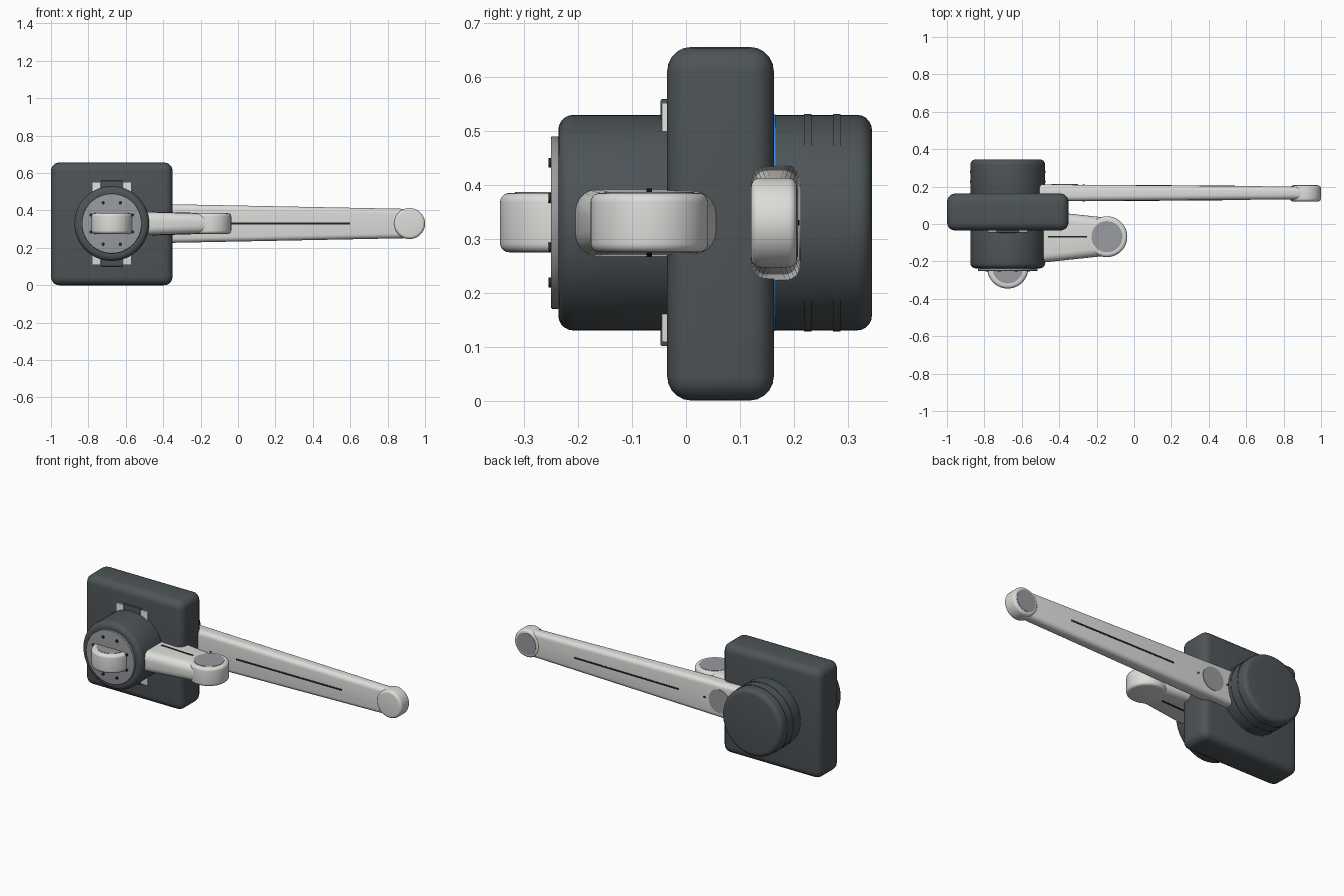
import bpy, bmesh, math
from mathutils import Matrix, Vector

cube = bpy.data.objects.get("Cube")
if cube:
    bpy.data.objects.remove(cube)


def material(name, rgb):
    m = bpy.data.materials.new(name)
    m.use_nodes = True
    m.diffuse_color = (*rgb, 1)
    bsdf = m.node_tree.nodes["Principled BSDF"]
    bsdf.inputs["Base Color"].default_value = (*rgb, 1)
    bsdf.inputs["Roughness"].default_value = 0.6
    return m


DARK = material("charcoal shell", (0.075, 0.088, 0.096))
LIGHT = material("pale grey shell", (0.72, 0.72, 0.70))
GREY = material("grey cap", (0.32, 0.325, 0.345))
BLACK = material("black trim", (0.015, 0.016, 0.018))
BLUE = material("blue light", (0.03, 0.25, 0.75))


def finish(name, bm, mat, bevel=0, segments=5):
    """Round the sharp edges, then turn the bmesh into a smooth-shaded object."""
    bmesh.ops.recalc_face_normals(bm, faces=bm.faces)
    if bevel:
        sharp = [e for e in bm.edges if e.calc_face_angle(0) > 1]
        bmesh.ops.bevel(bm, geom=sharp, offset=bevel, segments=segments,
                        profile=0.5, affect='EDGES', clamp_overlap=True)
    mesh = bpy.data.meshes.new(name)
    bm.to_mesh(mesh)
    bm.free()
    mesh.materials.append(mat)
    obj = bpy.data.objects.new(name, mesh)
    bpy.context.collection.objects.link(obj)
    bpy.ops.object.select_all(action='DESELECT')
    obj.select_set(True)
    bpy.context.view_layer.objects.active = obj
    bpy.ops.object.shade_smooth_by_angle(angle=math.radians(35))
    return obj


def disc(name, axis, x, y, z, radius, depth, mat, bevel=0, sides=64):
    """Cylinder centred on x, y, z along the y or z axis."""
    bm = bmesh.new()
    turn = Matrix.Rotation(math.pi / 2, 4, 'X') if axis == 'y' else Matrix()
    bmesh.ops.create_cone(bm, cap_ends=True, segments=sides, radius1=radius, radius2=radius,
                          depth=depth, matrix=Matrix.Translation((x, y, z)) @ turn)
    return finish(name, bm, mat, bevel)


def beam(name, x0, x1, y, z, half0, half1, mat, bevel=0):
    """Box along x whose (y, z) half sizes go from half0 to half1."""
    bm = bmesh.new()
    bmesh.ops.create_cube(bm, size=2)
    for v in bm.verts:
        hy, hz = half0 if v.co.x < 0 else half1
        v.co = Vector((x0 if v.co.x < 0 else x1, y + v.co.y * hy, z + v.co.z * hz))
    return finish(name, bm, mat, bevel)


CX, CZ = -0.675, 0.33

# Main housing with a mounting bracket on its front
beam("housing", -1, -0.35, 0.064, 0.328, (0.099, 0.328), (0.099, 0.328), DARK, 0.045)
for side, sx in (("right", -1), ("left", 1)):
    mid = CX + sx * 0.082
    beam("bracket_rail_" + side, mid - 0.024, mid + 0.024, -0.035, CZ,
         (0.01, 0.222), (0.01, 0.222), LIGHT, 0.003)
beam("bracket_tab", CX - 0.058, CX + 0.058, -0.036, CZ, (0.011, 0.229), (0.011, 0.229), DARK, 0.003)

# Front and back drums
disc("front_drum", 'y', CX, -0.117, CZ, 0.2, 0.24, DARK, 0.028)
disc("back_drum", 'y', CX, 0.243, CZ, 0.2, 0.204, DARK, 0.028)
disc("status_ring", 'y', CX, 0.163, CZ, 0.201, 0.007, BLUE)
for i, y in enumerate((0.226, 0.28)):
    disc(f"drum_band_{i + 1}", 'y', CX, y, CZ, 0.202, 0.014, DARK)

# Front plate, bolts and knuckle
disc("front_plate", 'y', CX, -0.243, CZ, 0.16, 0.015, GREY, 0.003)
for i in range(8):
    a = (i + 0.5) * math.pi / 4
    disc(f"plate_bolt_{i + 1}", 'y', CX + 0.12 * math.cos(a), -0.251,
         CZ + 0.12 * math.sin(a), 0.009, 0.008, BLACK, sides=12)
disc("front_knuckle", 'z', CX, -0.235, CZ, 0.11, 0.11, LIGHT, 0.017)
disc("front_knuckle_cap", 'z', CX, -0.235, CZ + 0.0545, 0.082, 0.005, GREY)

# Short front link ending in an upright joint
LY = -0.068
beam("short_link", -0.56, -0.13, LY, CZ, (0.146, 0.064), (0.1, 0.052), LIGHT, 0.042)
beam("short_link_slot", -0.46, -0.25, LY, CZ, (0.005, 0.0635), (0.005, 0.0575), BLACK)
disc("short_link_joint", 'z', -0.145, LY, CZ, 0.109, 0.11, LIGHT, 0.017)
disc("short_link_cap", 'z', -0.145, LY, CZ + 0.0545, 0.083, 0.005, GREY)

# Long back arm ending in a round joint
AY = 0.166
ROOT, TIP = -0.6, 0.92


def arm_half(x):
    t = (x - ROOT) / (TIP - ROOT)
    return 0.046 - 0.012 * t, 0.108 - 0.03 * t


beam("long_arm", ROOT, TIP, AY, CZ, arm_half(ROOT), arm_half(TIP), LIGHT, 0.026)
for name, x0, x1 in (("long_slot", -0.1, 0.6), ("marker", -0.275, -0.262), ("root_slot", -0.53, -0.46)):
    beam("arm_" + name, x0, x1, AY, CZ, (arm_half(x0)[0] + 0.0015, 0.005),
         (arm_half(x1)[0] + 0.0015, 0.005), BLACK)
disc("arm_elbow_cap", 'y', -0.37, AY + 0.0435, CZ, 0.07, 0.007, GREY)
disc("arm_tip_joint", 'y', 0.917, 0.163, CZ, 0.083, 0.085, LIGHT, 0.016)
disc("arm_tip_cap", 'y', 0.917, 0.205, CZ, 0.064, 0.005, GREY)
